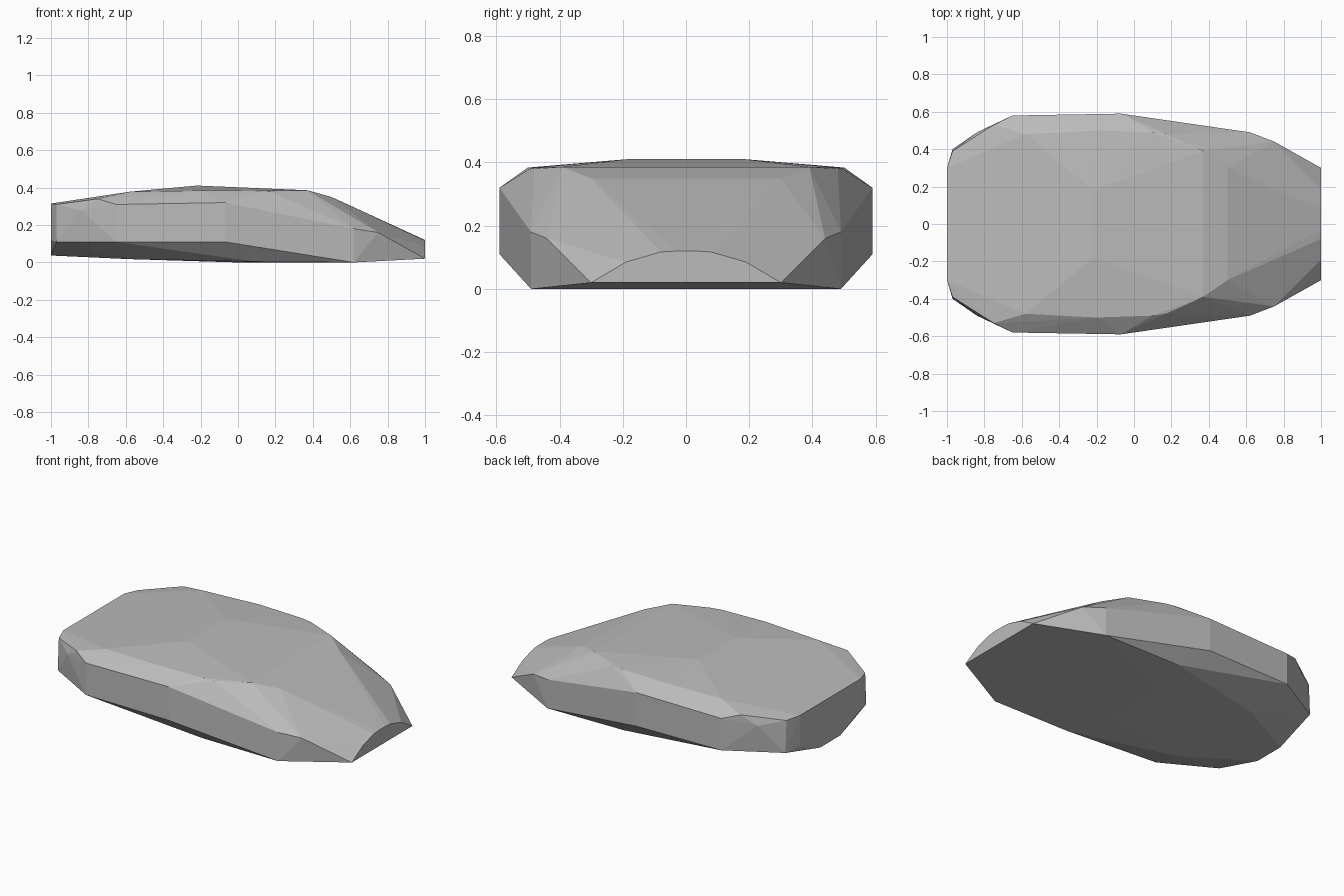
import bpy, bmesh

cube = bpy.data.objects.get("Cube")
if cube:
    bpy.data.objects.remove(cube, do_unlink=True)

stone = bpy.data.materials.new("stone_grey")
stone.use_nodes = True
grey = (0.5, 0.5, 0.5, 1)
stone.diffuse_color = grey
stone.node_tree.nodes["Principled BSDF"].inputs["Base Color"].default_value = grey

# Facet corners of one half of the boulder, mirrored across y
nose = [(1, .3, .02), (1, .19, .085), (1, .08, .117), (1, .03, .12)]
shoulder = [(.62, .49, 0), (.62, .49, .18), (.75, .44, .16)]
flank = [(-.07, .59, .11), (-.07, .59, .32), (-.65, .58, .11), (-.65, .58, .31)]
tail = [(-.84, .49, .28), (-.75, .53, .34), (-.97, .4, .11), (-.97, .39, .31),
        (-1, .3, .12), (-1, .3, .315), (-1, .1, .037)]
rim = [(-.58, .48, .378), (-.2, .5, .384), (.1, .49, .383), (.17, .48, .38),
       (.37, .39, .386), (.5, .3, .35)]
crown = [(-.22, .18, .411)]
underside = [(-.59, .33, .018), (.09, .49, .004), (0, .2, 0)]

# Wrap the corners in faceted skin
bm = bmesh.new()
for x, y, z in nose + shoulder + flank + tail + rim + crown + underside:
    for side in (-1, 1):
        bm.verts.new((x, y * side, z))
hull = bmesh.ops.convex_hull(bm, input=bm.verts)
spare = {v for v in hull["geom_interior"] + hull["geom_unused"]
         if isinstance(v, bmesh.types.BMVert)}
bmesh.ops.delete(bm, geom=list(spare), context="VERTS")
bmesh.ops.recalc_face_normals(bm, faces=bm.faces)

mesh = bpy.data.meshes.new("boulder")
bm.to_mesh(mesh)
bm.free()
mesh.materials.append(stone)
boulder = bpy.data.objects.new("boulder", mesh)
bpy.context.collection.objects.link(boulder)
